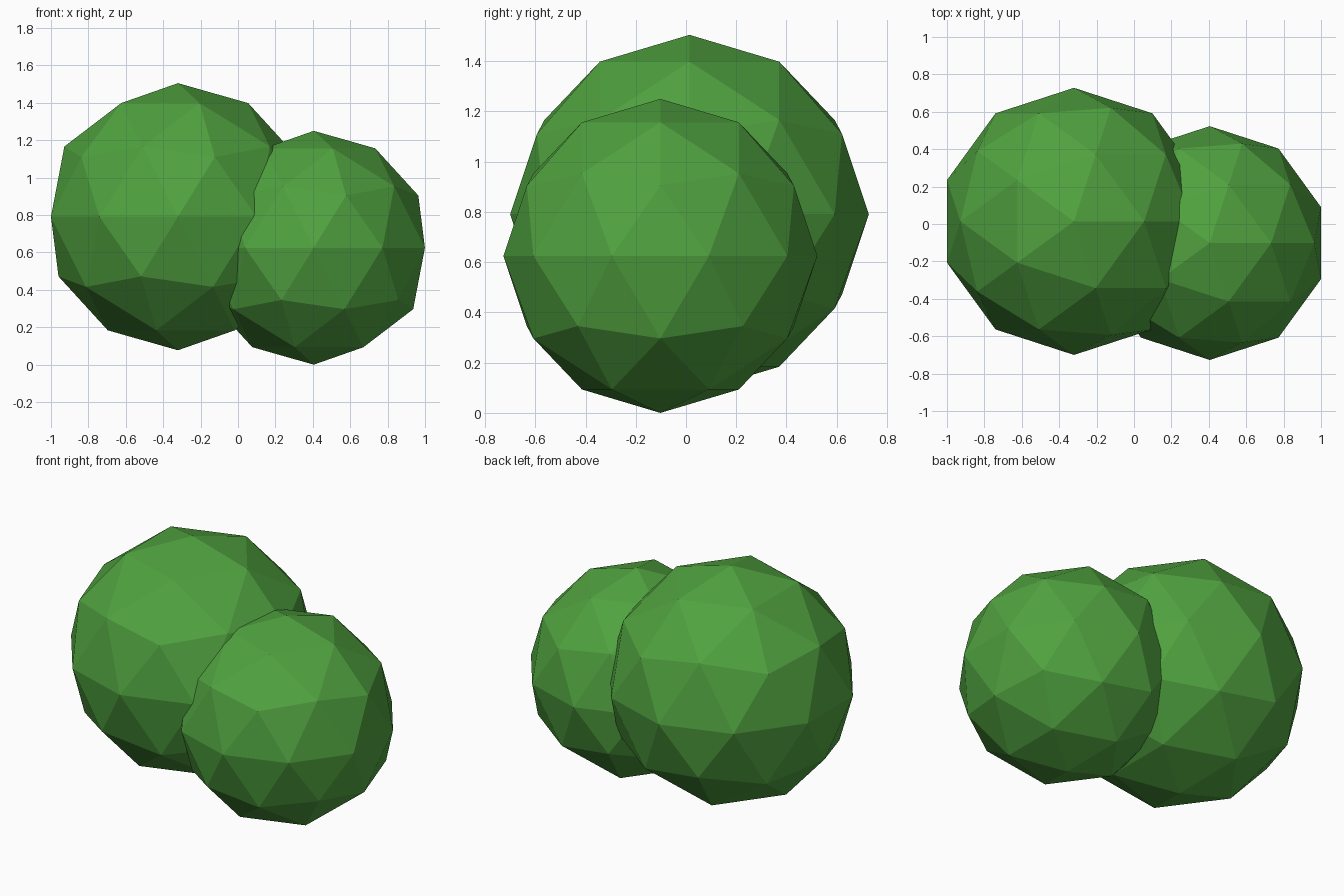
import bpy

if "Cube" in bpy.data.objects:
    bpy.data.objects.remove(bpy.data.objects["Cube"])

# Leaf green
green = bpy.data.materials.new("leaf_green")
green.diffuse_color = (0.08, 0.36, 0.05, 1)
green.use_nodes = True
green.node_tree.nodes["Principled BSDF"].inputs["Base Color"].default_value = green.diffuse_color


def leaf_clump(name, radius, location):
    """Flat-shaded low-poly ball of foliage."""
    bpy.ops.mesh.primitive_ico_sphere_add(subdivisions=2, radius=radius, location=location)
    clump = bpy.context.object
    clump.name = name
    clump.data.materials.append(green)
    return clump


# Two overlapping clumps form the bush
leaf_clump("large_leaf_clump", 0.714, (-0.321, 0.014, 0.791))
leaf_clump("small_leaf_clump", 0.625, (0.405, -0.102, 0.625))
